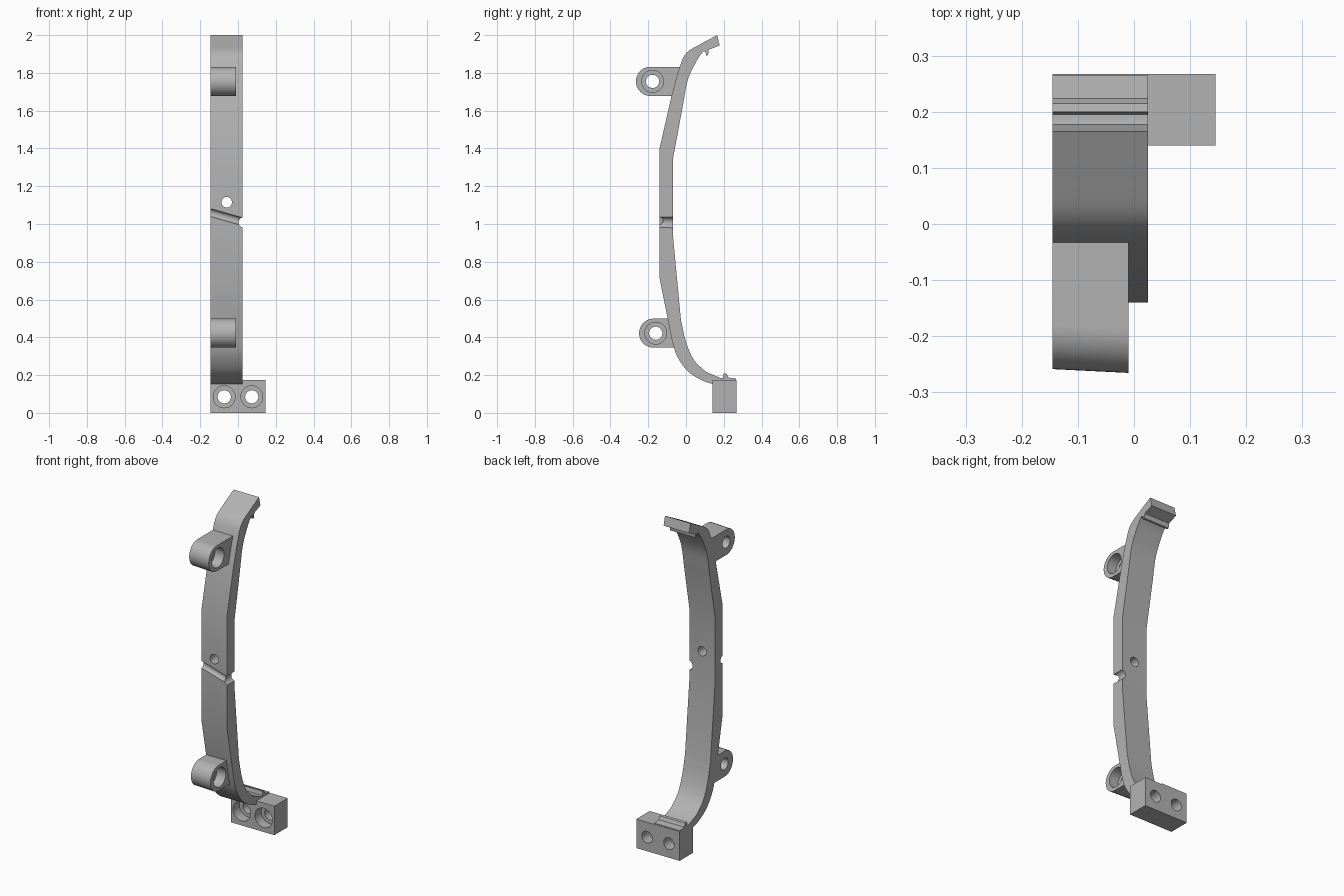
import bpy, bmesh, math
from mathutils import Vector, Matrix

cube = bpy.data.objects.get("Cube")
if cube:
    bpy.data.objects.remove(cube, do_unlink=True)

grey = bpy.data.materials.new("plain grey")
grey.use_nodes = True
colour = (0.45, 0.45, 0.45, 1)
grey.diffuse_color = colour
grey.node_tree.nodes["Principled BSDF"].inputs["Base Color"].default_value = colour

LEFT, RIGHT = 0.025, -0.145


def extrude_x(name, profile, x0, x1, skew=0.0):
    """Extrude a closed (y, z) profile along x; skew slides y with x."""
    bm = bmesh.new()
    mid = (x0 + x1) / 2
    face = bm.faces.new([bm.verts.new((x0, y + skew * (x0 - mid), z)) for y, z in profile])
    side = bmesh.ops.extrude_face_region(bm, geom=[face])["geom"]
    moved = [v for v in side if isinstance(v, bmesh.types.BMVert)]
    bmesh.ops.translate(bm, verts=moved, vec=(x1 - x0, skew * (x1 - x0), 0))
    bmesh.ops.recalc_face_normals(bm, faces=bm.faces)
    mesh = bpy.data.meshes.new(name)
    bm.to_mesh(mesh)
    bm.free()
    mesh.materials.append(grey)
    obj = bpy.data.objects.new(name, mesh)
    bpy.context.collection.objects.link(obj)
    return obj


def bore(obj, start, end, radius):
    """Cut a round hole from start to end."""
    a, b = Vector(start), Vector(end)
    turn = (b - a).to_track_quat("Z", "Y").to_matrix().to_4x4()
    bm = bmesh.new()
    bmesh.ops.create_cone(bm, cap_ends=True, segments=40, radius1=radius, radius2=radius,
                          depth=(b - a).length, matrix=Matrix.Translation((a + b) / 2) @ turn)
    mesh = bpy.data.meshes.new("cutter")
    bm.to_mesh(mesh)
    bm.free()
    mesh.materials.append(grey)
    cutter = bpy.data.objects.new("cutter", mesh)
    cutter.hide_render = True
    bpy.context.collection.objects.link(cutter)
    mod = obj.modifiers.new("bore", "BOOLEAN")
    mod.operation, mod.solver, mod.object = "DIFFERENCE", "EXACT", cutter
    bpy.context.view_layer.objects.active = obj
    bpy.ops.object.modifier_apply(modifier=mod.name)
    bpy.data.objects.remove(cutter, do_unlink=True)


def finish(obj):
    bpy.ops.object.select_all(action="DESELECT")
    obj.select_set(True)
    bpy.context.view_layer.objects.active = obj
    bpy.ops.object.shade_smooth_by_angle(angle=math.radians(25))


def curve(points, steps=4):
    """Catmull-Rom run through the points."""
    p = [Vector(q) for q in points]
    p = [2 * p[0] - p[1]] + p + [2 * p[-1] - p[-2]]
    out = []
    for a, b, c, d in zip(p, p[1:], p[2:], p[3:]):
        for i in range(steps):
            t = i / steps
            out.append(0.5 * (2 * b + (c - a) * t + (2 * a - 5 * b + 4 * c - d) * t * t
                              + (3 * b - a - 3 * c + d) * t ** 3))
    return out + [p[-2]]


# Bowed strip: front edge from the top down, foot, then back edge upwards
front_top = curve([(0.09, 1.96), (0.005, 1.908), (-0.033, 1.833), (-0.075, 1.685)])
front_low = curve([(-0.075, 0.387), (-0.048, 0.302), (0.01, 0.22), (0.09, 0.17), (0.165, 0.147)])
foot = [(0.25, 0.15), (0.265, 0.165), (0.265, 0.182), (0.224, 0.187),
        (0.215, 0.207), (0.2, 0.21), (0.195, 0.186), (0.18, 0.186)]
back_low = curve([(0.106, 0.217), (0.042, 0.28), (0, 0.376), (-0.027, 0.493)])
back_top = curve([(-0.016, 1.63), (0.01, 1.765), (0.06, 1.87), (0.09, 1.912)])
lip = [(0.103, 1.913), (0.107, 1.892), (0.117, 1.894), (0.12, 1.922), (0.178, 1.945)]
profile = ([(0.165, 2.0)] + front_top + [(-0.14, 1.4), (-0.14, 0.715)] + front_low + foot
           + back_low + [(-0.068, 0.927), (-0.068, 1.35)] + back_top + lip)
strip = extrude_x("bowed_strip", profile, RIGHT, LEFT)

# Pin hole, slanted front groove and edge notch
bore(strip, (-0.06, -0.3, 1.115), (-0.06, 0.1, 1.115), 0.028)
bore(strip, (-0.23, -0.143, 1.084), (0.11, -0.143, 0.988), 0.021)
bore(strip, (0.032, -0.3, 1.012), (0.032, 0.1, 1.005), 0.029)
finish(strip)


def lug(name, y, z, back):
    """Rounded ear with a counterbored hole along x."""
    r, x0, x1, skew = 0.077, RIGHT, -0.01, -0.05
    arc = [(y - 0.008 - r * math.sin(a), z + r * math.cos(a))
           for a in (math.pi * i / 24 for i in range(25))]
    obj = extrude_x(name, arc + [(back, z - r), (back, z + r)], x0, x1, skew)
    bore(obj, (x0 - 0.1, y, z), (x1 + 0.1, y, z), 0.035)
    bore(obj, (x1 - 0.06, y, z), (x1 + 0.1, y, z), 0.058)
    finish(obj)


lug("upper_lug", -0.177, 1.755, -0.025)
lug("lower_lug", -0.16, 0.422, -0.045)

# Mounting block with two counterbored screw holes
block = extrude_x("mounting_block", [(0.14, 0), (0.267, 0), (0.267, 0.175), (0.14, 0.175)],
                  RIGHT, -RIGHT)
for x in (-0.073, 0.073):
    bore(block, (x, 0, 0.085), (x, 0.4, 0.085), 0.035)
    bore(block, (x, 0, 0.085), (x, 0.2, 0.085), 0.058)
finish(block)
